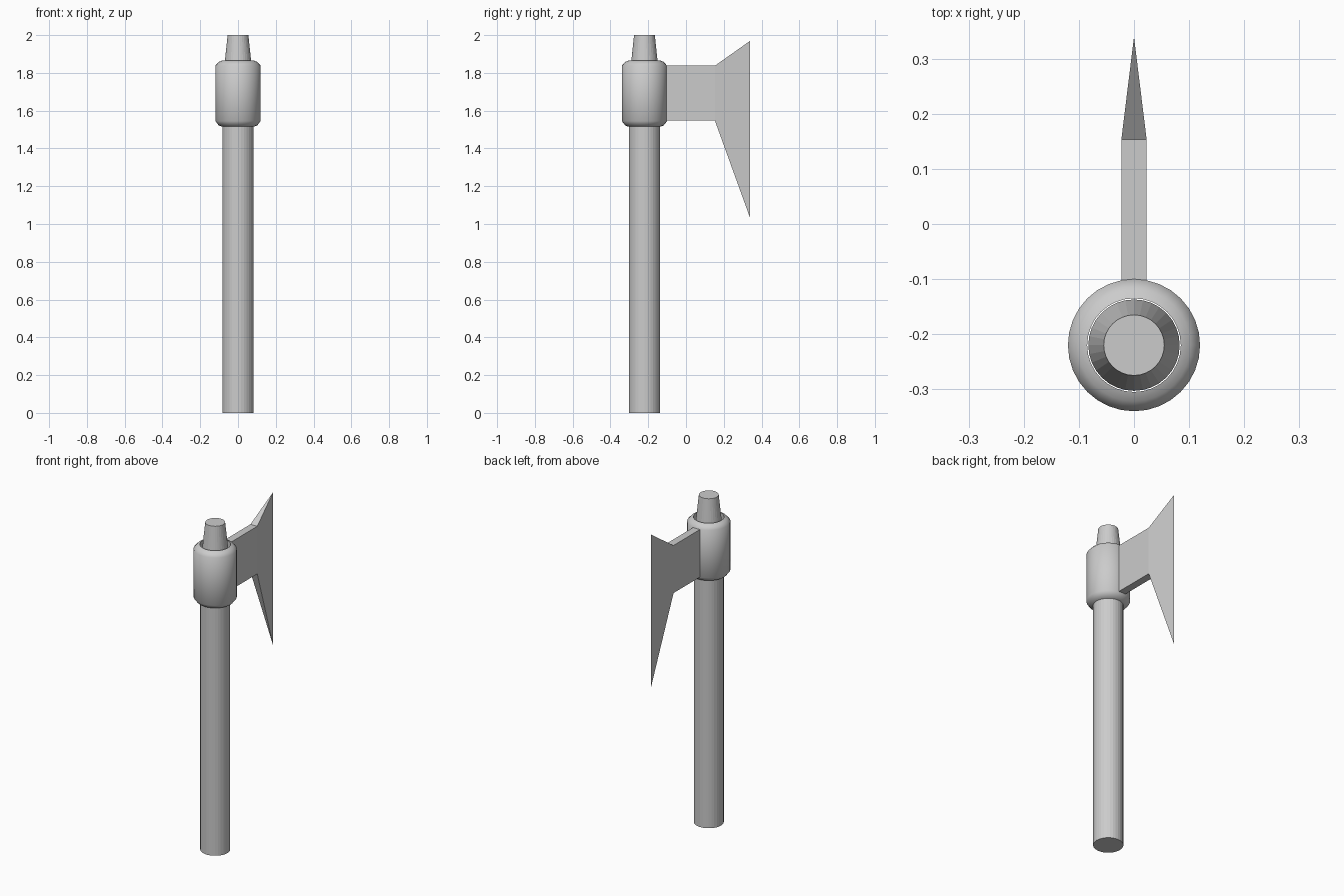
import bpy, math

if "Cube" in bpy.data.objects:
    bpy.data.objects.remove(bpy.data.objects["Cube"])

AXIS_Y = -0.22   # centre line of the shaft
SIDES = 32


def make_object(name, verts, faces, angle=30):
    mesh = bpy.data.meshes.new(name)
    mesh.from_pydata(verts, [], faces)
    obj = bpy.data.objects.new(name, mesh)
    bpy.context.collection.objects.link(obj)
    bpy.ops.object.select_all(action='DESELECT')
    obj.select_set(True)
    bpy.context.view_layer.objects.active = obj
    bpy.ops.object.shade_smooth_by_angle(angle=math.radians(angle))
    return obj


def lathe(name, profile, closed, angle=30):
    """Revolve (radius, z) points round the shaft; cap the ends if not closed."""
    n = len(profile)
    verts = [(r * math.cos(2 * math.pi * i / SIDES),
              AXIS_Y + r * math.sin(2 * math.pi * i / SIDES), z)
             for r, z in profile for i in range(SIDES)]
    faces = []
    for k in range(n if closed else n - 1):
        a, b = k * SIDES, (k + 1) % n * SIDES
        for i in range(SIDES):
            j = (i + 1) % SIDES
            faces.append((a + i, a + j, b + j, b + i))
    if not closed:
        faces.append(tuple(reversed(range(SIDES))))
        faces.append(tuple(range((n - 1) * SIDES, n * SIDES)))
    return make_object(name, verts, faces, angle)


# Shaft with tapered tip
lathe("handle", [(0.083, 0), (0.083, 1.735), (0.055, 2.0)], False, 5)

# Collar sleeve with softened rims
lathe("collar", [(0.085, 1.515), (0.102, 1.522), (0.12, 1.545),
                 (0.12, 1.838), (0.102, 1.858), (0.085, 1.865)], True, 50)

# Neck and flared blade, tapering to a sharp edge
verts = [(x, y, z) for y in (-0.125, 0.153)
         for x, z in ((-0.023, 1.547), (0.023, 1.547), (0.023, 1.838), (-0.023, 1.838))]
verts += [(0, 0.34, 1.03), (0, 0.34, 1.97)]
faces = [(0, 1, 2, 3)]
faces += [(i, i + 4, (i + 1) % 4 + 4, (i + 1) % 4) for i in range(4)]
faces += [(5, 4, 8), (7, 6, 9), (6, 5, 8, 9), (4, 7, 9, 8)]
make_object("blade", verts, faces, 5)
